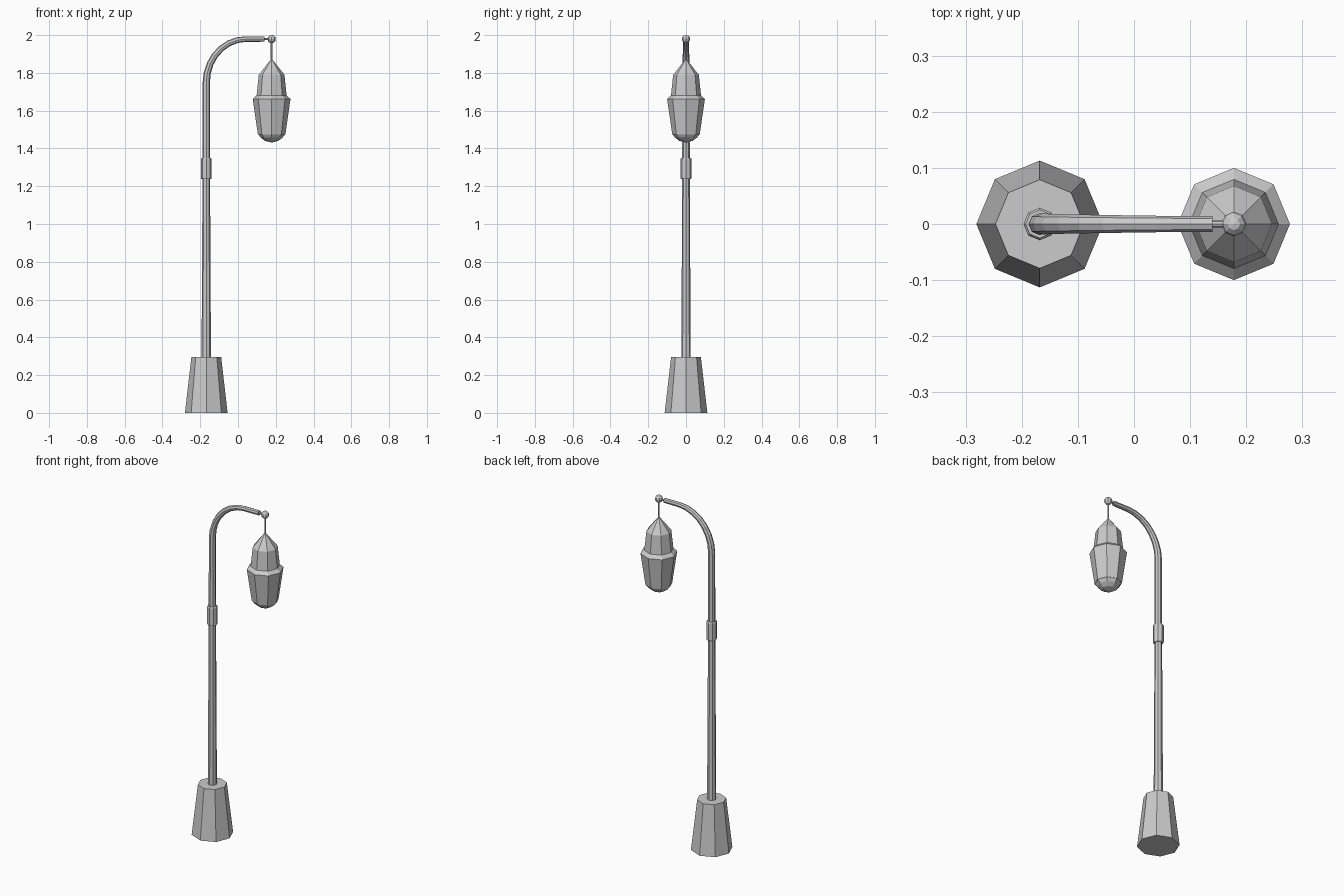
import bpy, bmesh, math
from mathutils import Vector, Matrix

if "Cube" in bpy.data.objects:
    bpy.data.objects.remove(bpy.data.objects["Cube"])

POLE_X, LAMP_X, ARM_Z, SIDES = -0.168, 0.178, 1.979, 8


def tube(name, points, radii, sides=SIDES):
    """Closed faceted tube along a path in the XZ plane, one radius per point."""
    bm = bmesh.new()
    pts = [Vector((x, 0, z)) for x, z in points]
    rings = []
    for i, p in enumerate(pts):
        t = (pts[min(i + 1, len(pts) - 1)] - pts[max(i - 1, 0)]).normalized()
        side = Vector((0, 1, 0))
        out = side.cross(t)
        rings.append([bm.verts.new(p + radii[i] * (math.cos(a) * out + math.sin(a) * side))
                      for a in (2 * math.pi * k / sides for k in range(sides))])
    for a, b in zip(rings, rings[1:]):
        for k in range(sides):
            n = (k + 1) % sides
            bm.faces.new((a[k], a[n], b[n], b[k]))
    bm.faces.new(rings[0])
    bm.faces.new(rings[-1])
    bmesh.ops.recalc_face_normals(bm, faces=bm.faces)
    mesh = bpy.data.meshes.new(name)
    bm.to_mesh(mesh)
    bm.free()
    obj = bpy.data.objects.new(name, mesh)
    bpy.context.collection.objects.link(obj)
    return obj


def turned(name, x, profile):
    """Upright faceted part from (radius, z) pairs."""
    return tube(name, [(x, z) for r, z in profile], [r for r, z in profile])


# Tapered base, lower pole and joint collar
turned("base", POLE_X, [(0.113, 0), (0.079, 0.295)])
turned("lower_pole", POLE_X, [(0.025, 0.29), (0.02, 1.25)])
turned("collar", POLE_X, [(0.025, 1.237), (0.029, 1.243), (0.029, 1.344), (0.025, 1.35)])

# Upper pole bending over into the arm
path = [(POLE_X, 1.34)]
for i in range(8):
    a = math.pi / 2 * i / 7
    path.append((POLE_X + 0.21 * (1 - math.cos(a)), ARM_Z - 0.23 * (1 - math.sin(a))))
path.append((0.14, ARM_Z))
tube("curved_arm", path, [0.02 - 0.006 * i / (len(path) - 1) for i in range(len(path))])

# Thin pin, ball joint and hanging rod
tube("arm_pin", [(0.135, ARM_Z), (LAMP_X, ARM_Z)], [0.006, 0.006])
bm = bmesh.new()
bmesh.ops.create_uvsphere(bm, u_segments=8, v_segments=6, radius=0.022,
                          matrix=Matrix.Translation((LAMP_X, 0, ARM_Z)))
mesh = bpy.data.meshes.new("ball_joint")
bm.to_mesh(mesh)
bm.free()
bpy.context.collection.objects.link(bpy.data.objects.new("ball_joint", mesh))
turned("hanging_rod", LAMP_X, [(0.005, 1.86), (0.005, ARM_Z)])

# Lantern: shouldered cap, tapered shade with rim, rounded bottom
turned("lantern_cap", LAMP_X, [(0.081, 1.668), (0.079, 1.685), (0.068, 1.79), (0.006, 1.868)])
turned("lantern_shade", LAMP_X, [(0.073, 1.475), (0.1, 1.662), (0.078, 1.682)])
turned("lantern_bottom", LAMP_X, [(0.004, 1.432), (0.035, 1.44), (0.058, 1.457), (0.072, 1.477)])
